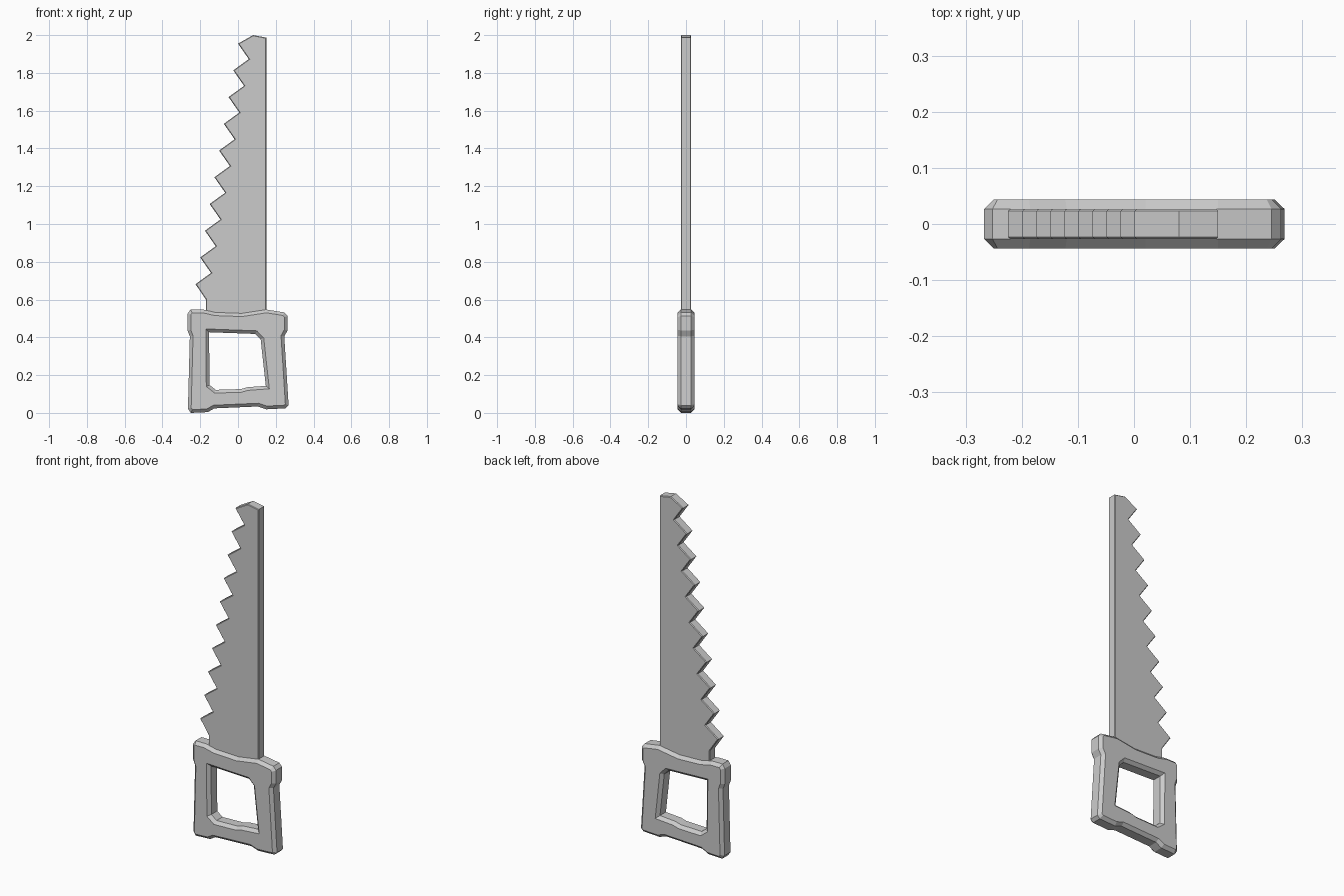
import bpy
from math import pi

if "Cube" in bpy.data.objects:
    bpy.data.objects.remove(bpy.data.objects["Cube"])


def plate(name, outlines, half_depth, chamfer):
    """Chamfered flat plate in the XZ plane from closed outlines (later ones are holes)."""
    curve = bpy.data.curves.new(name, 'CURVE')
    curve.dimensions = '2D'
    curve.fill_mode = 'BOTH'
    curve.extrude = half_depth - chamfer
    curve.bevel_depth = chamfer
    curve.bevel_resolution = 0
    curve.offset = -chamfer
    for pts in outlines:
        spline = curve.splines.new('POLY')
        spline.points.add(len(pts) - 1)
        for p, (x, z) in zip(spline.points, pts):
            p.co = (x, z, 0, 1)
        spline.use_cyclic_u = True
    ob = bpy.data.objects.new(name, curve)
    bpy.context.collection.objects.link(ob)
    ob.rotation_euler = (pi / 2, 0, 0)
    bpy.ops.object.select_all(action='DESELECT')
    ob.select_set(True)
    bpy.context.view_layer.objects.active = ob
    bpy.ops.object.convert(target='MESH')
    ob = bpy.context.object
    bpy.ops.object.transform_apply(rotation=True)
    for f in ob.data.polygons:
        f.use_smooth = False
    return ob


# Blade: straight back, rounded tip, ten slanted teeth
blade = [(-0.17, 0.50), (0.15, 0.50), (0.15, 1.987), (0.08, 2.0)]
for i in range(10):
    dx, dz = -0.025 * i, -0.1415 * i
    blade += [(0.0 + dx, 1.955 + dz), (0.057 + dx, 1.873 + dz)]
blade[-1] = (-0.17, 0.60)
plate("blade", [blade], 0.027, 0.004)

# Handle: wavy closed grip with a hand hole
outer = [(-0.267, 0.525), (-0.252, 0.547), (-0.185, 0.547), (-0.12, 0.532),
         (0.02, 0.527), (0.15, 0.547), (0.245, 0.532), (0.262, 0.513),
         (0.262, 0.436), (0.245, 0.405), (0.268, 0.04), (0.252, 0.024),
         (0.15, 0.019), (0.105, 0.034), (-0.125, 0.024), (-0.16, 0.004),
         (-0.25, 0.0), (-0.265, 0.022), (-0.255, 0.405), (-0.267, 0.436)][::-1]
hole = [(-0.153, 0.427), (0.092, 0.418), (0.12, 0.389), (0.147, 0.143),
        (0.05, 0.136), (0.015, 0.126), (-0.118, 0.122), (-0.151, 0.148)]
plate("handle", [outer, hole], 0.044, 0.017)
